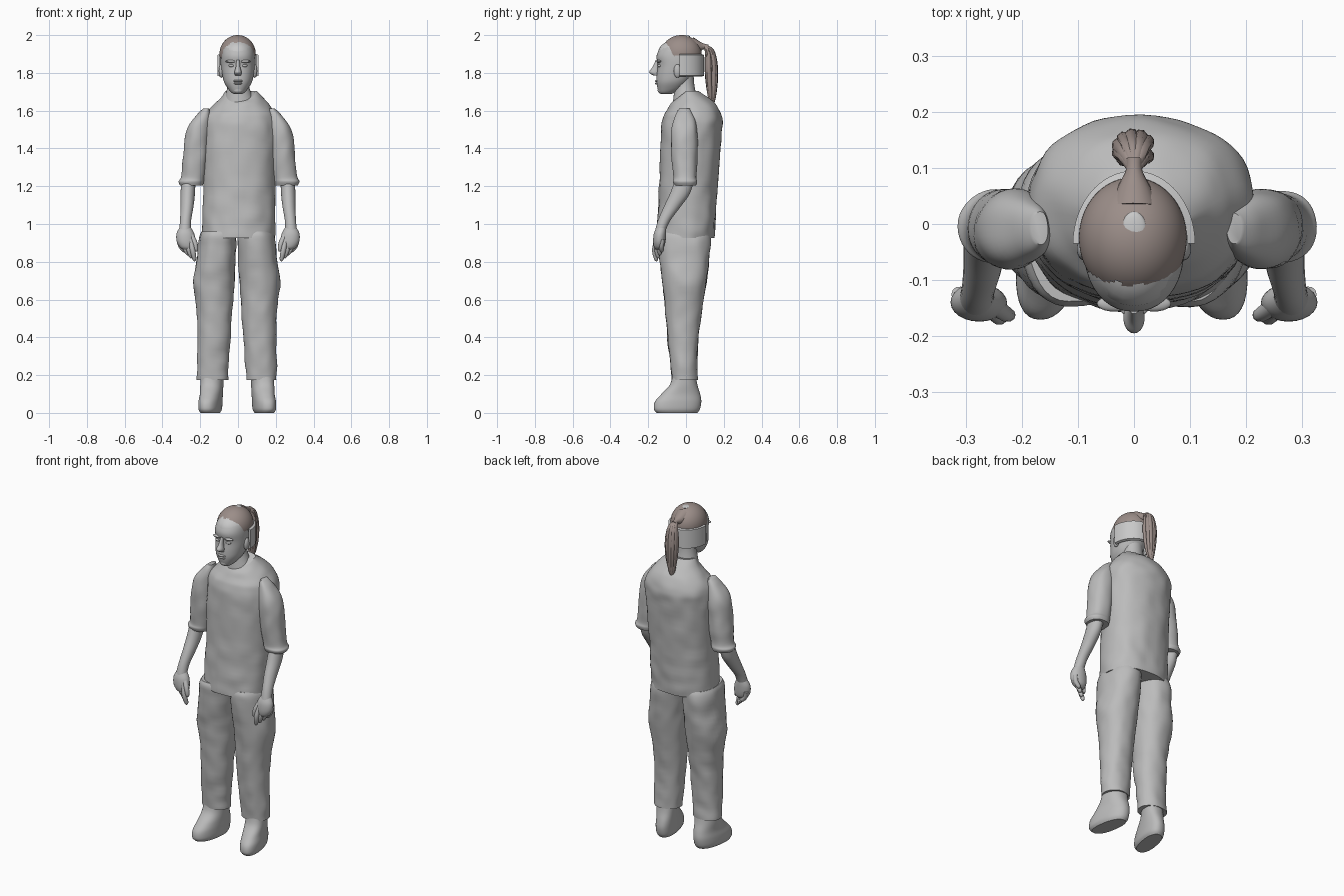
import bpy, bmesh, math
from mathutils import Vector, Matrix, noise

if "Cube" in bpy.data.objects:
    bpy.data.objects.remove(bpy.data.objects["Cube"], do_unlink=True)

made = []


def material(name, colour):
    m = bpy.data.materials.new(name)
    m.use_nodes = True
    m.diffuse_color = (*colour, 1)
    bsdf = next(n for n in m.node_tree.nodes if n.type == 'BSDF_PRINCIPLED')
    bsdf.inputs["Base Color"].default_value = (*colour, 1)
    return m


grey = material("body grey", (0.5, 0.5, 0.5))
pale = material("pale grey", (0.58, 0.58, 0.58))
brown = material("hair brown", (0.33, 0.27, 0.25))


def finish(bm, name, mat):
    bmesh.ops.recalc_face_normals(bm, faces=bm.faces)
    mesh = bpy.data.meshes.new(name)
    bm.to_mesh(mesh)
    bm.free()
    mesh.materials.append(mat)
    ob = bpy.data.objects.new(name, mesh)
    bpy.context.collection.objects.link(ob)
    made.append(ob)
    return ob


def skin(rings, name, mat):
    """Join closed rings of points into a capped surface."""
    bm = bmesh.new()
    rows = [[bm.verts.new(p) for p in ring] for ring in rings]
    n = len(rows[0])
    for a, b in zip(rows, rows[1:]):
        for i in range(n):
            j = (i + 1) % n
            bm.faces.new((a[i], a[j], b[j], b[i]))
    bm.faces.new(rows[0])
    bm.faces.new(rows[-1])
    return finish(bm, name, mat)


def spline(points, steps):
    """Smooth curve passing through all points (any dimension)."""
    pts = [points[0], *points, points[-1]]
    out = []
    for k in range(len(points) - 1):
        a, b, c, d = pts[k:k + 4]
        for s in range(steps):
            t = s / steps
            out.append([0.5 * (2 * q + (r - p) * t + (2 * p - 5 * q + 4 * r - w) * t * t
                               + (3 * q - p - 3 * r + w) * t ** 3)
                        for p, q, r, w in zip(a, b, c, d)])
    out.append(list(points[-1]))
    return out


def loft(name, mat, rows, side=-1, shift=0, power=2.0, n=40, steps=5,
         rough=0, shear=0, dip=0):
    """Rows are (z, x min, x max, y min, y max); side +1 mirrors to the left."""
    rings = []
    top = rows[0][0]
    for z, x0, x1, y0, y1 in spline(rows, steps):
        ring = []
        for i in range(n):
            a = math.tau * i / n
            c, s = math.cos(a), math.sin(a)
            u = math.copysign(abs(c) ** (2 / power), c)
            v = math.copysign(abs(s) ** (2 / power), s)
            x, y = (x0 + x1) / 2 + u * (x1 - x0) / 2, (y0 + y1) / 2 + v * (y1 - y0) / 2
            drop = dip * max(0, -v) * max(0, 1 - (top - z) * 8)
            p = Vector((-side * (x + shear * y) + shift, y, z - drop))
            if rough:
                p += Vector((u, v, 0)) * rough * noise.noise(p * 14)
            ring.append(p)
        rings.append(ring)
    return skin(rings, name, mat)


def tube(name, mat, points, n=10, steps=4):
    """Points are (x, y, z, radius)."""
    path = spline(points, steps)
    rings = []
    for k, (x, y, z, r) in enumerate(path):
        ahead, behind = path[min(k + 1, len(path) - 1)], path[max(k - 1, 0)]
        t = Vector(ahead[:3]) - Vector(behind[:3])
        u = t.cross(Vector((1, 0.3, 0))).normalized()
        v = t.cross(u).normalized()
        rings.append([Vector((x, y, z)) + r * (u * math.cos(math.tau * i / n)
                      + v * math.sin(math.tau * i / n)) for i in range(n)])
    return skin(rings, name, mat)


def ball(name, mat, at, size, keep=None, n=24):
    bm = bmesh.new()
    bmesh.ops.create_uvsphere(bm, u_segments=n, v_segments=n // 2, radius=1,
                              matrix=Matrix.Translation(at) @ Matrix.Diagonal((*size, 1)))
    if keep:
        gone = [f for f in bm.faces if not keep(f.calc_center_median())]
        bmesh.ops.delete(bm, geom=gone, context='FACES')
    return finish(bm, name, mat)


# Shirt body with a collar that drops at the front
loft("shirt", grey, [
    (1.705, -.065, .095, -.055, .065), (1.67, -.09, .13, -.078, .115),
    (1.625, -.135, .17, -.095, .165), (1.56, -.18, .208, -.12, .19),
    (1.47, -.188, .212, -.132, .188), (1.2, -.185, .2, -.142, .168),
    (1.0, -.188, .198, -.152, .155), (.925, -.19, .195, -.155, .15)],
    power=2.25, n=64, steps=8, rough=.006, dip=.045)

for side, word in ((-1, "right"), (1, "left")):
    # Trouser leg
    loft(word + "_trouser_leg", grey, [
        (.96, -.185, -.004, -.14, .12), (.92, -.2, -.004, -.15, .13),
        (.8, -.215, -.008, -.138, .122), (.69, -.23, -.015, -.122, .108),
        (.55, -.213, -.025, -.11, .085), (.4, -.208, -.034, -.098, .066),
        (.25, -.21, -.045, -.082, .06), (.175, -.21, -.05, -.075, .058)],
        side, -.006, power=2.2, rough=.007)
    # Boot with the toe turned out
    loft(word + "_boot", grey, [
        (.21, -.19, -.07, -.07, .05), (.15, -.192, -.073, -.085, .06),
        (.1, -.19, -.075, -.13, .075), (.06, -.194, -.076, -.164, .081),
        (.02, -.193, -.078, -.17, .074), (0, -.183, -.088, -.155, .06)],
        side, -.004, power=2.3, shear=.16)
    # Sleeve with a turned hem
    loft(word + "_sleeve", grey, [
        (1.612, -.185, -.16, -.035, .02), (1.58, -.222, -.155, -.055, .035),
        (1.52, -.268, -.155, -.075, .056), (1.44, -.288, -.16, -.08, .062),
        (1.33, -.298, -.168, -.074, .06), (1.25, -.308, -.18, -.066, .056),
        (1.225, -.32, -.185, -.07, .06), (1.205, -.312, -.19, -.062, .054)],
        side, .006, power=2.2, rough=.005)
    # Bare forearm
    loft(word + "_forearm", grey, [
        (1.24, -.3, -.225, -.055, .045), (1.16, -.304, -.228, -.085, .02),
        (1.09, -.304, -.236, -.118, -.03), (1.02, -.307, -.248, -.148, -.082),
        (.96, -.312, -.25, -.165, -.11)], side, n=24)
    # Hand: palm, four fingers and a thumb
    loft(word + "_palm", grey, [
        (.985, -.307, -.252, -.155, -.105), (.95, -.325, -.232, -.17, -.105),
        (.91, -.325, -.226, -.174, -.108), (.88, -.31, -.23, -.17, -.115),
        (.865, -.29, -.24, -.16, -.13)], side, n=24)
    for i in range(4):
        tube(f"{word}_finger_{i + 1}", grey, [
            (side * (.312 - .02 * i), -.125 - .01 * i, .92, .014),
            (side * (.303 - .021 * i), -.13 - .012 * i, .885 - .008 * i, .014),
            (side * (.285 - .018 * i), -.128 - .01 * i, .86 - .015 * i, .011),
            (side * (.28 - .018 * i), -.125 - .01 * i, .852 - .015 * i, .005)])
    tube(word + "_thumb", grey, [
        (side * .25, -.145, .94, .017), (side * .229, -.16, .9, .014),
        (side * .222, -.162, .865, .011), (side * .222, -.16, .855, .005)])
    # Ear, brow and eye
    ball(word + "_ear", grey, (side * .088, -.045, 1.81), (.014, .02, .036))
    ball(word + "_brow", grey, (side * .036, -.142, 1.861), (.03, .014, .008))
    ball(word + "_eye", grey, (side * .034, -.138, 1.838), (.016, .013, .008))

# Neck and head
loft("neck", grey, [(1.8, -.055, .055, -.06, .04), (1.73, -.056, .058, -.06, .045),
                    (1.64, -.075, .09, -.07, .065)])
loft("head", grey, [
    (1.955, -.062, .062, -.112, .04), (1.93, -.08, .08, -.137, .055),
    (1.89, -.088, .088, -.156, .066), (1.84, -.089, .089, -.15, .06),
    (1.79, -.083, .083, -.155, .04), (1.75, -.073, .073, -.156, .015),
    (1.715, -.052, .052, -.15, -.02), (1.695, -.034, .034, -.142, -.06),
    (1.687, -.018, .018, -.13, -.08)], power=2.15)
loft("nose", grey, [
    (1.868, -.008, .008, -.16, -.14), (1.83, -.012, .012, -.178, -.14),
    (1.803, -.019, .019, -.195, -.14), (1.785, -.015, .015, -.17, -.14)], n=20)
ball("upper_lip", grey, (0, -.15, 1.757), (.026, .015, .007))
ball("lower_lip", grey, (0, -.149, 1.744), (.022, .015, .007))
ball("chin", grey, (0, -.132, 1.708), (.026, .018, .018))

# Scalp showing at the forehead and through the crown
ball("scalp", pale, (0, -.04, 1.9), (.088, .11, .08), lambda p: p.z > 1.9)
ball("crown_patch", pale, (0, -.008, 1.9925), (.022, .03, .007))

# Band round the back of the head
bm = bmesh.new()
rows = []
for i in range(33):
    a = math.pi * i / 32
    c, s = math.cos(a), math.sin(a)
    rows.append([bm.verts.new((c * (.109 - t), -.035 + s * (.13 - t), z))
                 for t, z in ((0, 1.785), (0, 1.895), (.014, 1.9), (.014, 1.78))])
for a, b in zip(rows, rows[1:]):
    for i in range(4):
        bm.faces.new((a[i], a[i - 1], b[i - 1], b[i]))
bm.faces.new(rows[0])
bm.faces.new(rows[-1])
finish(bm, "head_band", pale)


# Hair cap with a high front hairline
def hairline(p):
    t = min(1, max(0, (-p.y - .07) / .04))
    return p.z > 1.885 + .075 * t * t * (3 - 2 * t) + .006 * math.sin(p.x * 150)


ball("hair_cap", brown, (-.002, -.025, 1.9), (.096, .108, .1), hairline, n=72)

# Ponytail: a tied root and a sheaf of tapering strands
tube("ponytail_root", brown, [(0, .03, 1.945, .045), (0, .065, 1.94, .03),
                              (0, .095, 1.94, .015), (0, .115, 1.935, .015)], n=16)
for i in range(11):
    a = math.tau * i / 11
    x, y = math.cos(a), math.sin(a)
    if i == 0:
        x = y = 0
    tube(f"ponytail_strand_{i + 1}", brown, [
        (.004 * x, .1 + .004 * y, 1.94, .009),
        (.018 * x, .125 + .014 * y, 1.915, .012),
        (.028 * x, .133 + .023 * y, 1.84, .013),
        (.024 * x, .136 + .021 * y, 1.75, .012),
        (.012 * x, .137 + .012 * y, 1.67 + .01 * x, .009),
        (.006 * x, .136 + .008 * y, 1.63 + .02 * x, .002)], n=8)

# Smooth shading with crisp edges
bpy.ops.object.select_all(action='DESELECT')
for ob in made:
    ob.select_set(True)
bpy.context.view_layer.objects.active = made[0]
bpy.ops.object.shade_smooth_by_angle(angle=math.radians(45))
